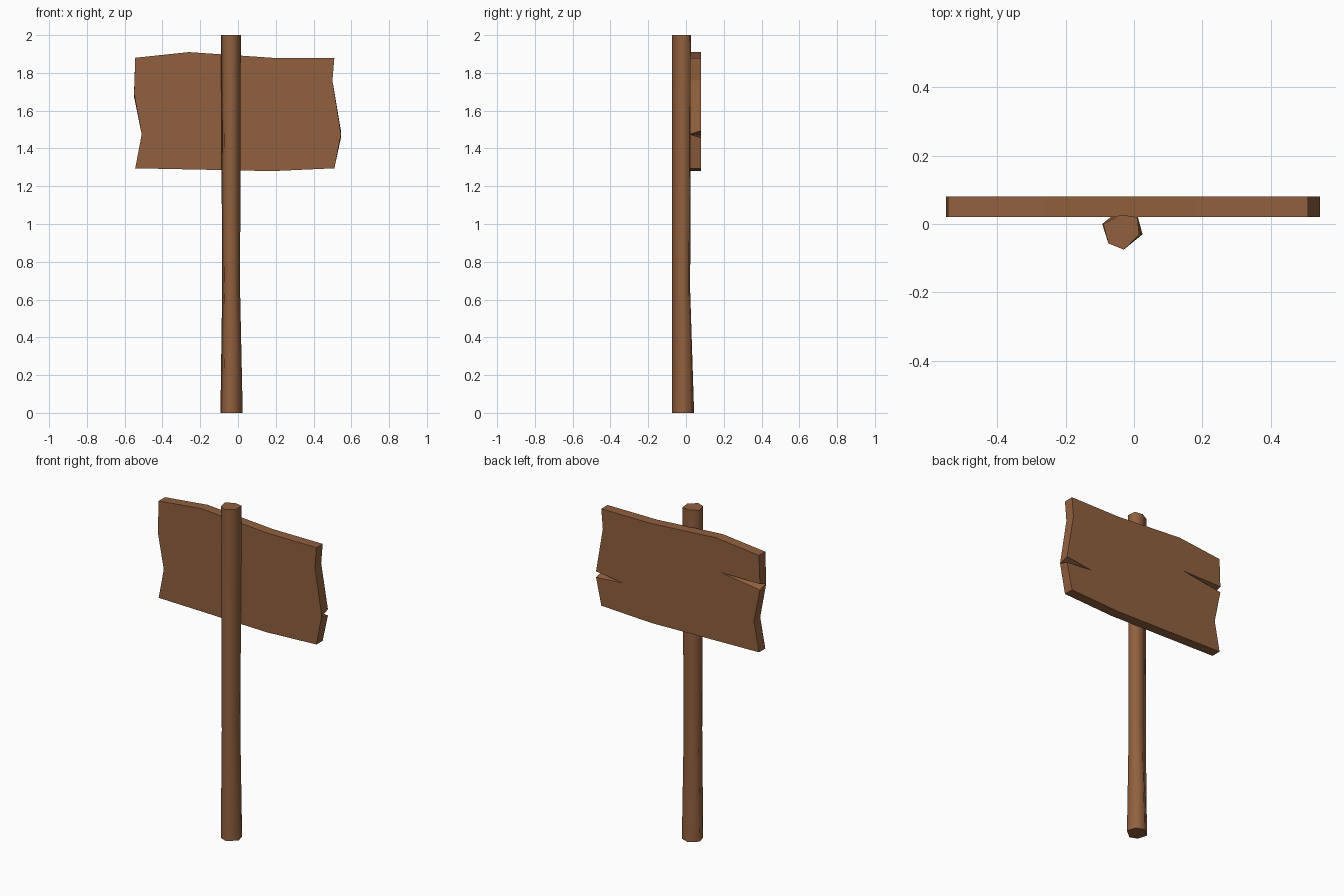
import bpy, bmesh

if "Cube" in bpy.data.objects:
    bpy.data.objects.remove(bpy.data.objects["Cube"])

wood = bpy.data.materials.new("brown wood")
wood.diffuse_color = (0.285, 0.118, 0.049, 1)
wood.use_nodes = True
wood.node_tree.nodes["Principled BSDF"].inputs["Base Color"].default_value = wood.diffuse_color


def finish(bm, name):
    bmesh.ops.recalc_face_normals(bm, faces=bm.faces[:])
    mesh = bpy.data.meshes.new(name)
    bm.to_mesh(mesh)
    bm.free()
    mesh.materials.append(wood)
    obj = bpy.data.objects.new(name, mesh)
    bpy.context.collection.objects.link(obj)
    return obj


# Post: uneven hexagon lofted through three rings, flaring at the foot
rings = [
    (0.0, [(-.04, .043), (.01, .025), (.025, -.03), (-.03, -.075), (-.075, -.057), (-.093, 0)]),
    (0.65, [(-.04, .022), (.005, .015), (.011, -.032), (-.03, -.073), (-.07, -.055), (-.084, 0)]),
    (2.0, [(-.04, .027), (.01, .02), (.015, -.032), (-.03, -.075), (-.075, -.057), (-.09, 0)]),
]
bm = bmesh.new()
loops = [[bm.verts.new((x, y, z)) for x, y in pts] for z, pts in rings]
for low, high in zip(loops, loops[1:]):
    for i in range(6):
        j = (i + 1) % 6
        bm.faces.new((low[i], low[j], high[j], high[i])).smooth = True
bm.faces.new(loops[0])
bm.faces.new(loops[-1])
finish(bm, "post")

# Board: weathered outline (x, z); a third entry gives the crack tip on the back face
outline = [
    (-.544, 1.88), (-.26, 1.91), (.18, 1.88), (.51, 1.88), (.50, 1.76),
    (.545, 1.475, (.37, 1.47)), (.51, 1.295), (.18, 1.28), (-.544, 1.295),
    (-.51, 1.475), (-.55, 1.69, (-.29, 1.71)),
]
FRONT, BACK, GAP = 0.02, 0.08, 0.018
bm = bmesh.new()
front, back = [], []          # back holds a list of verts per outline point
for p in outline:
    x, z = p[:2]
    front.append(bm.verts.new((x, FRONT, z)))
    if len(p) == 3:
        s = GAP if x > 0 else -GAP      # outline runs clockwise
        tx, tz = p[2]
        back.append([bm.verts.new(c) for c in
                     ((x, BACK, z + s), (tx, BACK, tz), (x, BACK, z - s))])
    else:
        back.append([bm.verts.new((x, BACK, z))])
bm.faces.new(front)
bm.faces.new([v for group in back for v in group])
for i, f in enumerate(front):
    j = (i + 1) % len(front)
    bm.faces.new((f, front[j], back[j][0], back[i][-1]))
    # Crack walls, tapering to nothing at the front edge
    for a, b in zip(back[i], back[i][1:]):
        bm.faces.new((f, a, b))
finish(bm, "sign_board")
